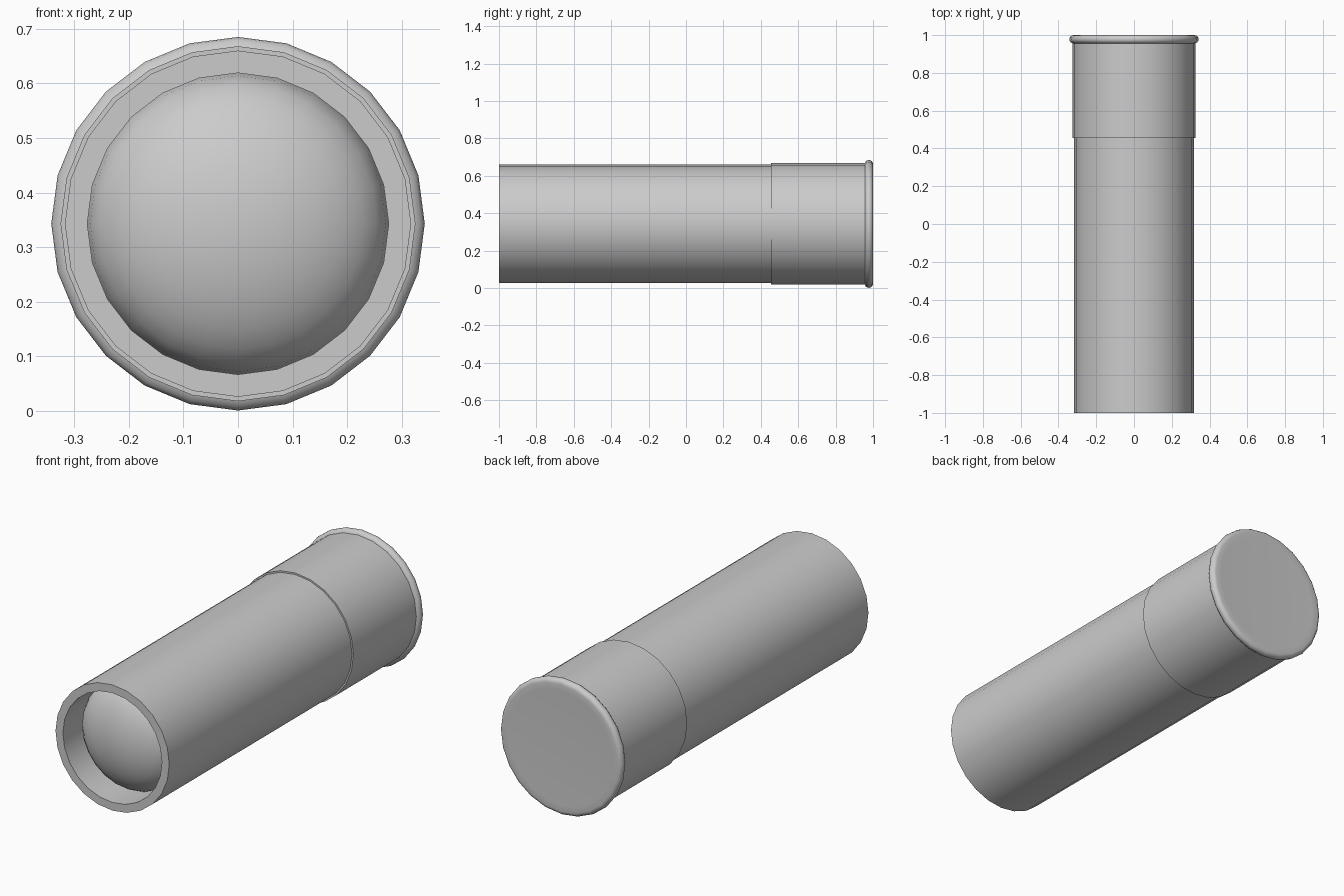
import bpy, bmesh, math

if "Cube" in bpy.data.objects:
    bpy.data.objects.remove(bpy.data.objects["Cube"])

SIDES = 24
AXIS_Z = 0.343


def lathe(name, profile, closed=False):
    """Revolve (radius, y) points around the long axis of the shell."""
    bm = bmesh.new()
    rings = []
    for r, y in profile:
        if r == 0:
            rings.append([bm.verts.new((0, y, AXIS_Z))] * SIDES)
        else:
            rings.append([bm.verts.new((r * math.sin(a), y, AXIS_Z + r * math.cos(a)))
                          for a in (2 * math.pi * i / SIDES for i in range(SIDES))])
    pairs = list(zip(rings, rings[1:]))
    if closed:
        pairs.append((rings[-1], rings[0]))
    for a, b in pairs:
        for i in range(SIDES):
            j = (i + 1) % SIDES
            bm.faces.new(list(dict.fromkeys((a[i], a[j], b[j], b[i]))))
    bmesh.ops.recalc_face_normals(bm, faces=bm.faces)
    mesh = bpy.data.meshes.new(name)
    bm.to_mesh(mesh)
    bm.free()
    obj = bpy.data.objects.new(name, mesh)
    bpy.context.collection.objects.link(obj)
    bpy.ops.object.select_all(action='DESELECT')
    obj.select_set(True)
    bpy.context.view_layer.objects.active = obj
    bpy.ops.object.shade_smooth_by_angle(angle=math.radians(40))
    return obj


# Hollow tube
lathe("tube", [(0.317, -1), (0.317, 0.95), (0.276, 0.95), (0.276, -1)], closed=True)

# Rounded plug recessed in the mouth of the tube
R, DEPTH, SEAT = 0.276, 0.15, -0.82
dome = [(R * math.sin(t), SEAT - DEPTH * math.cos(t))
        for t in (math.pi / 2 * k / 8 for k in range(1, 9))]
lathe("plug", [(0, SEAT - DEPTH)] + dome + [(0, SEAT)])

# Metal cap: front step, sleeve, rolled rim and closed end
rim = [(0.320 + 0.022 * math.sin(t), 0.978 - 0.022 * math.cos(t))
       for t in (math.pi * k / 8 for k in range(1, 9))]
lathe("cap", [(0.315, 0.455), (0.325, 0.455), (0.325, 0.956)] + rim
      + [(0.29, 0.999), (0.15, 0.997), (0, 0.996)])
